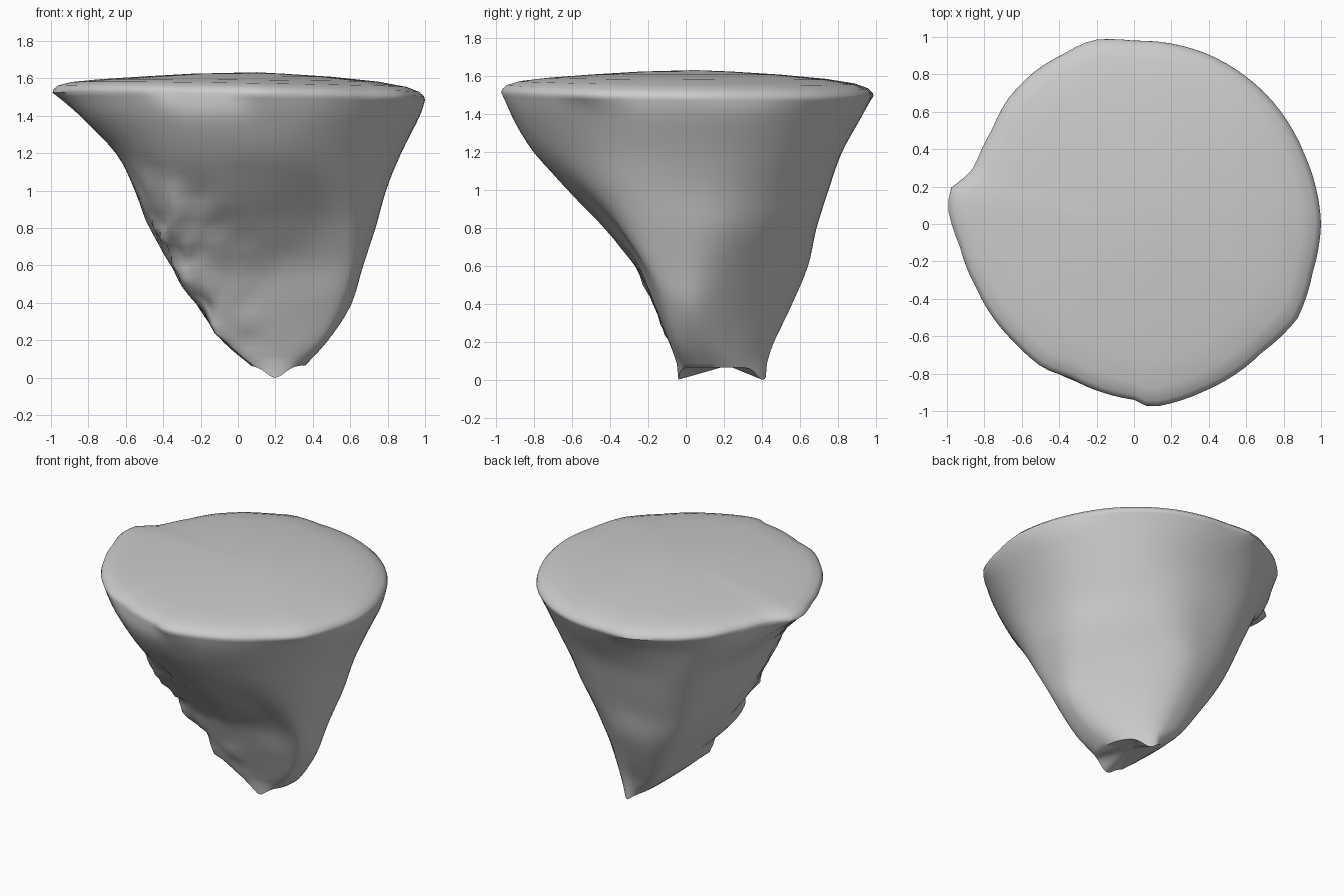
import bpy, bmesh, math
from mathutils import Vector, noise

if "Cube" in bpy.data.objects:
    bpy.data.objects.remove(bpy.data.objects["Cube"])

SEG = 96
R2 = math.sqrt(2)

# Rim outline seen from above: angle in degrees, radius
RIM = [(0, 1.0), (22, .985), (45, .99), (67, .99), (90, .98), (103, 1.01), (112, .985),
       (122, .975), (135, .95), (147, .91), (160, .905), (164, .93), (169, 1.0), (175, 1.0),
       (187, .94), (202, .91), (225, .90), (238, .91), (247, .89), (261, .92), (270, .94),
       (275, .985), (292, .97), (315, .97), (330, 1.01), (345, .99), (360, 1.0)]

# Extent of the rock at each height, towards +x and then every 45 degrees
LEVELS = [(1.40, [.97, .95, .93, .90, .84, .85, .92, .93]),
          (1.20, [.87, .86, .82, .82, .65, .73, .80, .84]),
          (1.00, [.79, .77, .75, .74, .55, .60, .62, .76]),
          (0.80, [.73, .69, .69, .66, .47, .49, .43, .67]),
          (0.60, [.67, .60, .64, .57, .36, .37, .26, .58]),
          (0.40, [.61, .52, .56, .46, .23, .24, .17, .48]),
          (0.20, [.48, .46, .46, .33, .08, .10, .09, .36]),
          (0.07, [.36, .43, .42, .20, -.07, -.04, .04, .23])]


def rim_radius(deg):
    for (a, r), (b, s) in zip(RIM, RIM[1:]):
        if a <= deg <= b:
            return r + (s - r) * (deg - a) / (b - a)


def spline(p0, p1, p2, p3, t):
    return p1 + .5 * t * (p2 - p0 + t * (2 * p0 - 5 * p1 + 4 * p2 - p3
                                         + t * (3 * (p1 - p2) + p3 - p0)))


def bump(x, mid, width):
    return math.exp(-((x - mid) / width) ** 2)


def level_ring(z, ext):
    """Rounded octagon whose sides lie at the eight given extents."""
    corner = []
    for k in range(8):
        a = k * math.pi / 4
        side = R2 * ext[(k + 1) % 8] - ext[k]
        corner.append(Vector((ext[k] * math.cos(a) - side * math.sin(a),
                              ext[k] * math.sin(a) + side * math.cos(a), z)))
    ring = []
    for i in range(SEG):
        k, t = divmod(i * 8 / SEG, 1)
        k = int(k)
        a = (corner[k - 1] + corner[k]) / 2
        b = (corner[k] + corner[(k + 1) % 8]) / 2
        ring.append(a * (1 - t) ** 2 + corner[k] * 2 * t * (1 - t) + b * t * t)
    return ring


def rim_ring(scale, z):
    ring = []
    for i in range(SEG):
        a = i * math.tau / SEG
        r = rim_radius(i * 360 / SEG) * scale
        lift = (-.02 * math.cos(a) - .012 * math.sin(a)) * scale ** 4
        ring.append(Vector((r * math.cos(a), r * math.sin(a), z + lift)))
    return ring


def roughen(p, deg):
    """Craggy front left face, scooped front and gentle waviness elsewhere."""
    body = max(0, min(1, (1.2 - p.z) / .4)) * min(1, p.z / .4)
    crag = bump(deg, 228, 32) * body
    d = crag * (noise.noise(p * 4.5) * .06 + noise.noise(p * 10) * .04)
    d += body * .01 * noise.noise(p * 3)
    d -= .05 * bump(deg, 292, 16) * bump(p.z, .85, .25)
    a = math.radians(deg)
    return p + Vector((math.cos(a) * d, math.sin(a) * d, crag * noise.noise(p * 7) * .04))


# Side rings from the broken tip up to the rim
keys = [level_ring(z, e) for z, e in reversed(LEVELS)] + [rim_ring(1, 1.51)]
rings = []
STEPS = 4
for k in range(len(keys) - 1):
    around = [keys[max(0, min(len(keys) - 1, k + j))] for j in (-1, 0, 1, 2)]
    for s in range(STEPS):
        rings.append([roughen(spline(*(q[i] for q in around), s / STEPS), i * 360 / SEG)
                      for i in range(SEG)])

# Two small points hanging from the tip
for p in rings[0]:
    p.z -= .065 * max(bump((p.xy - Vector((.2, -.03))).length, 0, .07),
                      bump((p.xy - Vector((.2, .41))).length, 0, .07))

# Rounded lip and gently domed top
rings.append(keys[-1])
for scale, z in [(.995, 1.528), (.97, 1.55), (.9, 1.573), (.75, 1.594), (.5, 1.615), (.25, 1.63)]:
    rings.append(rim_ring(scale, z))

# Skin the rings
bm = bmesh.new()
vs = [[bm.verts.new(p) for p in ring] for ring in rings]
for lo, hi in zip(vs, vs[1:]):
    for i in range(SEG):
        j = (i + 1) % SEG
        bm.faces.new((lo[i], lo[j], hi[j], hi[i]))
top = bm.verts.new((.1, .05, 1.638))
tip = bm.verts.new((.2, .22, .08))
for i in range(SEG):
    j = (i + 1) % SEG
    bm.faces.new((vs[-1][i], vs[-1][j], top))
    bm.faces.new((vs[0][j], vs[0][i], tip))

# Stand on the ground
low = min(v.co.z for v in bm.verts)
for v in bm.verts:
    v.co.z -= low
bmesh.ops.recalc_face_normals(bm, faces=bm.faces)

mesh = bpy.data.meshes.new("floating_rock")
bm.to_mesh(mesh)
bm.free()
rock = bpy.data.objects.new("floating_rock", mesh)
bpy.context.collection.objects.link(rock)
bpy.context.view_layer.objects.active = rock
rock.select_set(True)
bpy.ops.object.shade_smooth_by_angle(angle=math.radians(50))
